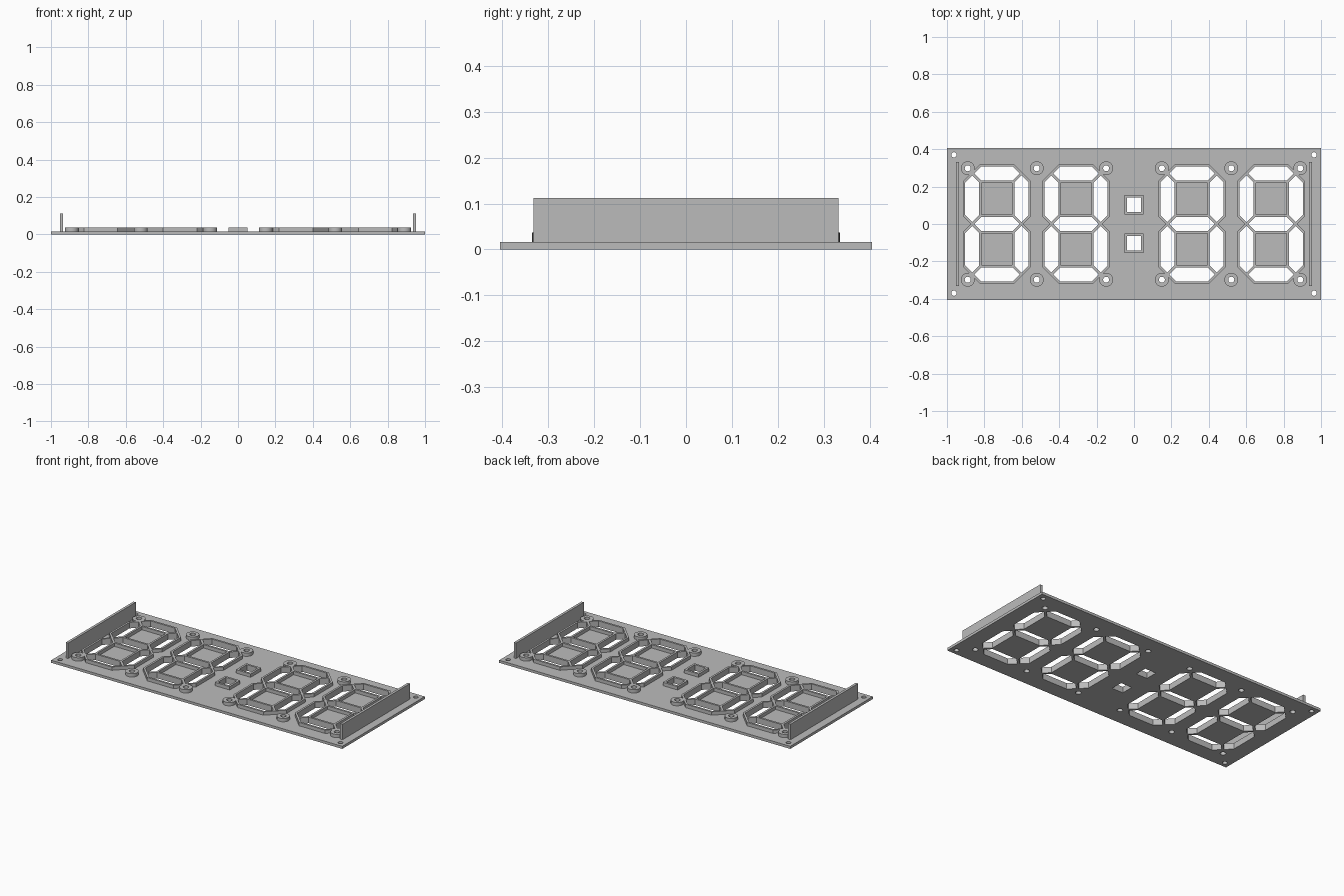
import bpy, bmesh, math

if "Cube" in bpy.data.objects:
    bpy.data.objects.remove(bpy.data.objects["Cube"], do_unlink=True)

# Heights
PLATE_TOP, WALL_TOP, FIN_TOP = 0.016, 0.037, 0.112
# Digit layout: segment node grid, hole half thickness, wall, tip setback
DIGITS = (-0.733, -0.31, 0.31, 0.733)
NODE_X, NODE_Y = 0.132, 0.27
HOLE, WALL, SETBACK = 0.0375, 0.0125, 0.01
BOSSES = [(x, y) for x in (-0.889, -0.52, -0.149, 0.149, 0.52, 0.889) for y in (-0.298, 0.298)]
CORNERS = [(x, y) for x in (-0.963, 0.963) for y in (-0.37, 0.37)]
DOTS = [(0, -0.103), (0, 0.103)]

grey = bpy.data.materials.new("plain grey")
grey.use_nodes = True
grey.diffuse_color = (0.5, 0.5, 0.5, 1)
grey.node_tree.nodes["Principled BSDF"].inputs["Base Color"].default_value = (0.5, 0.5, 0.5, 1)


def rect(cx, cy, hx, hy):
    return [(cx - hx, cy - hy), (cx + hx, cy - hy), (cx + hx, cy + hy), (cx - hx, cy + hy)]


def circle(cx, cy, r, n=32):
    return [(cx + r * math.cos(math.tau * i / n), cy + r * math.sin(math.tau * i / n)) for i in range(n)]


def segment(cx, cy, length, half, upright):
    """Six-sided bar with pointed 45 degree ends; length is centre to tip."""
    s = length - half
    pts = [(length, 0), (s, half), (-s, half), (-length, 0), (-s, -half), (s, -half)]
    return [(cx + v, cy + u) if upright else (cx + u, cy + v) for u, v in pts]


def digit_segments(cx, grow):
    """Seven segment outlines of one digit, offset outward by grow."""
    extra = grow * math.sqrt(2) - SETBACK
    bars = [segment(cx, y, NODE_X + extra, HOLE + grow, False) for y in (-NODE_Y, 0, NODE_Y)]
    for x in (-NODE_X, NODE_X):
        for y in (-NODE_Y / 2, NODE_Y / 2):
            bars.append(segment(cx + x, y, NODE_Y / 2 + extra, HOLE + grow, True))
    return bars


def prisms(name, outlines, z0, z1):
    """One object made of upright prisms over the given outlines."""
    bm = bmesh.new()
    for pts in outlines:
        base = bm.faces.new([bm.verts.new((x, y, z0)) for x, y in pts])
        top = bmesh.ops.extrude_face_region(bm, geom=[base])["geom"]
        bmesh.ops.translate(bm, vec=(0, 0, z1 - z0),
                            verts=[g for g in top if isinstance(g, bmesh.types.BMVert)])
    bmesh.ops.recalc_face_normals(bm, faces=bm.faces[:])
    mesh = bpy.data.meshes.new(name)
    bm.to_mesh(mesh)
    bm.free()
    mesh.materials.append(grey)
    obj = bpy.data.objects.new(name, mesh)
    bpy.context.collection.objects.link(obj)
    return obj


def select(obj):
    bpy.ops.object.select_all(action='DESELECT')
    obj.select_set(True)
    bpy.context.view_layer.objects.active = obj


def cut(obj, cutter):
    mod = obj.modifiers.new("openings", 'BOOLEAN')
    mod.operation, mod.solver, mod.use_self = 'DIFFERENCE', 'EXACT', True
    mod.object = cutter
    select(obj)
    bpy.ops.object.modifier_apply(modifier=mod.name)


# Openings through the panel
openings = [bar for cx in DIGITS for bar in digit_segments(cx, 0)]
openings += [rect(x, y, 0.038, 0.038) for x, y in DOTS]
openings += [circle(x, y, 0.016) for x, y in BOSSES]
openings += [circle(x, y, 0.014) for x, y in CORNERS]
cutter = prisms("opening_cutter", openings, -0.05, 0.1)
cutter.hide_render = True

# Base panel
panel = prisms("base_panel", [rect(0, 0, 1, 0.405)], 0, PLATE_TOP)
cut(panel, cutter)

# Raised walls round the digit segments
for i, cx in enumerate(DIGITS):
    walls = prisms(f"digit_walls_{i + 1}", digit_segments(cx, WALL), PLATE_TOP, WALL_TOP)
    cut(walls, cutter)

# Square frames of the two colon dots
frames = prisms("colon_frames", [rect(x, y, 0.051, 0.051) for x, y in DOTS], PLATE_TOP, WALL_TOP)
cut(frames, cutter)

# Round screw bosses
bosses = prisms("screw_bosses", [circle(x, y, 0.037) for x, y in BOSSES], PLATE_TOP, WALL_TOP)
cut(bosses, cutter)
select(bosses)
bpy.ops.object.shade_smooth_by_angle(angle=math.radians(30))

# Upright fins at both ends
for side, x in (("right", -0.943), ("left", 0.943)):
    prisms(f"{side}_fin", [rect(x, 0, 0.008, 0.332)], PLATE_TOP, FIN_TOP)

bpy.data.objects.remove(cutter, do_unlink=True)
